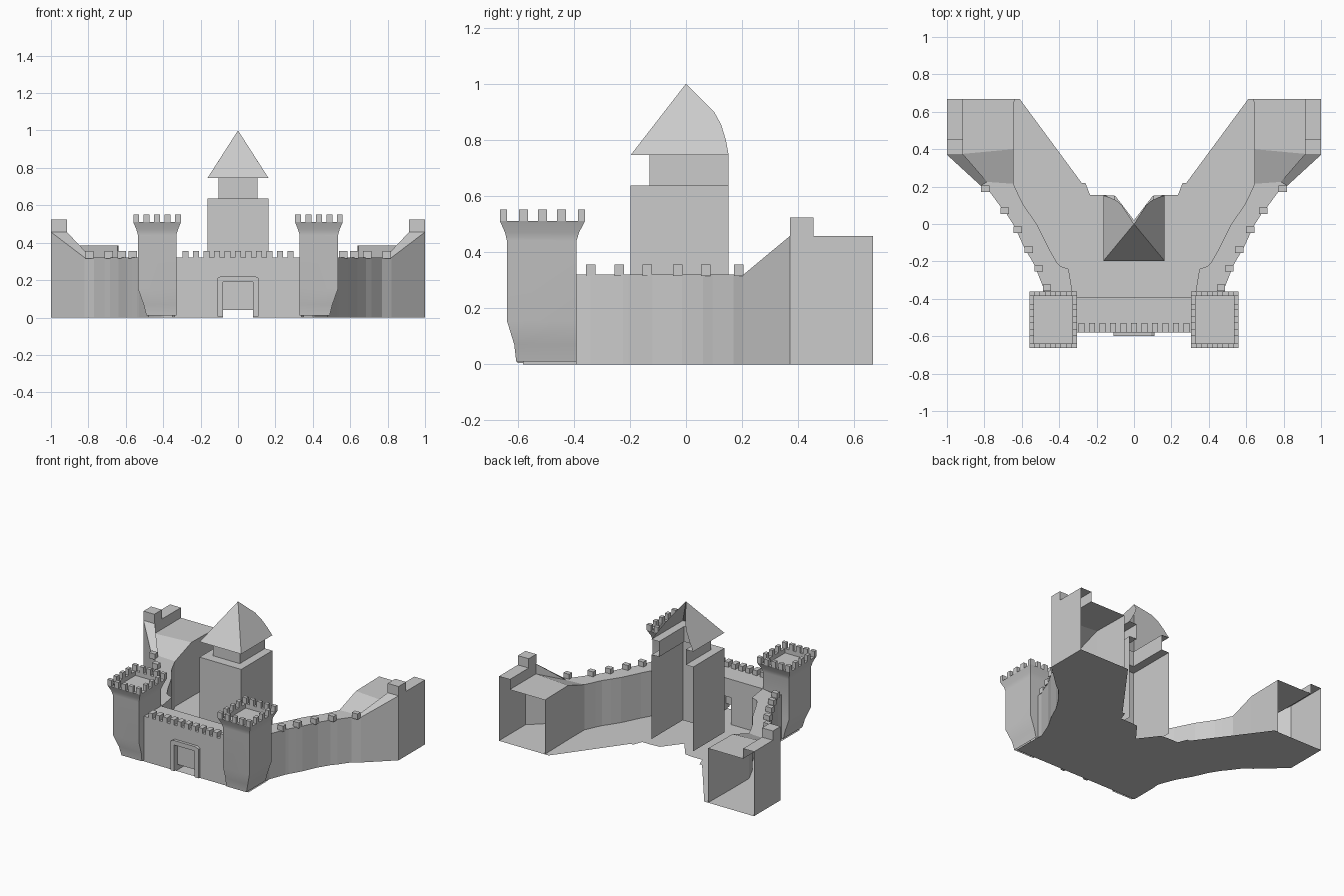
import bpy, bmesh
from mathutils import Matrix

if "Cube" in bpy.data.objects:
    bpy.data.objects.remove(bpy.data.objects["Cube"])


def finish(name, bm, mirror=False, smooth=False):
    bmesh.ops.remove_doubles(bm, verts=bm.verts, dist=0.0005)
    bmesh.ops.recalc_face_normals(bm, faces=bm.faces)
    me = bpy.data.meshes.new(name)
    bm.to_mesh(me)
    bm.free()
    ob = bpy.data.objects.new(name, me)
    bpy.context.collection.objects.link(ob)
    if mirror:
        m = ob.modifiers.new("mirror", 'MIRROR')
        m.use_clip = True
    if smooth:
        bpy.ops.object.select_all(action='DESELECT')
        ob.select_set(True)
        bpy.context.view_layer.objects.active = ob
        bpy.ops.object.shade_smooth_by_angle(angle=0.75)
    return ob


def loft(bm, rows, closed=False):
    vs = [[bm.verts.new(p) for p in r] for r in rows]
    for a, b in zip(vs, vs[1:]):
        n = len(a)
        for i in range(n if closed else n - 1):
            j = (i + 1) % n
            bm.faces.new((a[i], a[j], b[j], b[i]))
    return vs


def box(bm, c, size):
    mat = Matrix.Translation(c) @ Matrix.Diagonal((*size, 1))
    bmesh.ops.create_cube(bm, size=1, matrix=mat)


def prism(name, pts, y0, y1):
    bm = bmesh.new()
    a, b = loft(bm, [[(x, y, z) for x, z in pts] for y in (y0, y1)], True)
    bm.faces.new(a)
    bm.faces.new(b)
    return finish(name, bm)


# faceted side walls: outer and inner edge of the wall walk
outer = [(.475, -.39), (.485, -.34), (.53, -.225), (.54, -.205), (.567, -.16), (.59, -.12),
         (.638, -.015), (.685, .06), (.715, .095), (.77, .17), (.82, .205)]
inner = [(.33, -.39), (.33, -.36), (.35, -.24), (.395, -.225), (.41, -.21), (.45, -.14),
         (.515, -.01), (.555, .05), (.59, .1), (.61, .14), (.645, .215)]

# side wall with the rising rear end, open at the back
rows = []


def section(o, p, i, top, walk):
    rows.append([(*o, 0), (*o, top), (*p, top), (*p, walk), (*i, walk), (*i, 0)])


for o, i in zip(outer, inner):
    section(o, (o[0] - .035, o[1] + .02), i, .32, .32)
section((1, .37), (.915, .375), (.645, .4), .457, .385)
section((1, .667), (.915, .667), (.64, .667), .457, .385)
bm = bmesh.new()
loft(bm, rows)
finish("side_wall", bm, True)

# merlons along the side walls
bm = bmesh.new()
spots = [(.465, -.34), (.51, -.238), (.563, -.138), (.622, -.03), (.69, .07), (.795, .188)]
for x, y in spots:
    box(bm, (x, y, .335), (.045, .034, .04))
box(bm, (.9575, .4125, .49), (.085, .085, .066))
finish("side_merlons", bm, True)

# courtyard floor, notched at the back of the keep
bm = bmesh.new()
half = [(0, -.58), (.49, -.58), (.49, -.39)] + outer[1:] + [
    (1, .37), (1, .667), (.61, .667), (.28, .22), (.26, .22), (.235, .155),
    (.163, .155), (.1, .15), (0, .02)]
bm.faces.new([bm.verts.new((x, y, 0)) for x, y in half])
finish("courtyard_floor", bm, True)

# front wall, gate frame and door
prism("front_wall", [(-.34, 0), (-.08, 0), (-.08, .19), (.08, .19), (.08, 0),
                     (.34, 0), (.34, .32), (-.34, .32)], -.58, -.39)
prism("gate_frame", [(-.11, .005), (-.08, .005), (-.08, .19), (.08, .19), (.08, .005),
                     (.11, .005), (.11, .21), (.09, .222), (-.09, .222), (-.11, .21)],
      -.6, -.575)
bm = bmesh.new()
bm.faces.new([bm.verts.new((x, -.565, z)) for x, z in
              ((-.08, .04), (.08, .04), (.08, .19), (-.08, .19))])
finish("gate_door", bm)
bm = bmesh.new()
for k in range(-5, 6):
    box(bm, (k * .056, -.555, .336), (.033, .05, .038))
finish("front_merlons", bm)

# corner tower with tapered foot, flared top and sunken platform
bm = bmesh.new()
rings = [(.33, .49, -.605, -.39, .01), (.33, .505, -.612, -.39, .07),
         (.33, .535, -.638, -.39, .155), (.33, .535, -.638, -.39, .44),
         (.321, .543, -.645, -.381, .47), (.305, .56, -.663, -.36, .51),
         (.33, .535, -.638, -.385, .51), (.33, .535, -.638, -.385, .48)]
vs = loft(bm, [[(x0, y0, z), (x1, y0, z), (x1, y1, z), (x0, y1, z)]
               for x0, x1, y0, y1, z in rings], True)
bm.faces.new(vs[-1])
finish("corner_tower", bm, True, True)

# tower merlons round the rim
bm = bmesh.new()
X0, X1, Y0, Y1, T, N = .305, .56, -.663, -.36, .025, 5
for k in range(N):
    t = k / (N - 1)
    x = X0 + .016 + (X1 - X0 - .032) * t
    y = Y0 + .016 + (Y1 - Y0 - .032) * t
    for yy in (Y0 + T / 2, Y1 - T / 2):
        box(bm, (x, yy, .531), (.032, T, .042))
    if 0 < k < N - 1:
        for xx in (X0 + T / 2, X1 - T / 2):
            box(bm, (xx, y, .531), (T, .032, .042))
finish("tower_merlons", bm, True)

# keep: stepped shell, open at the back
bm = bmesh.new()
B = .152
levels = [(.163, -.197, 0.04), (.163, -.197, .637), (.105, -.13, .637),
          (.105, -.13, .746), (.163, -.197, .746)]
loft(bm, [[(-w, B, z), (-w, f, z), (w, f, z), (w, B, z)] for w, f, z in levels])
finish("keep", bm)

# keep roof: front slope and two sides with a curved rear edge
bm = bmesh.new()
curve = [(.1, .9), (.125, .855), (.142, .80), (B, .746)]
apex = (0, 0, 1)
for s in (-1, 1):
    pts = [(s * .163, -.197, .746), apex] + [(s * .642 * (1 - z), y, z) for y, z in curve]
    bm.faces.new([bm.verts.new(p) for p in pts])
bm.faces.new([bm.verts.new(p) for p in ((-.163, -.197, .746), (.163, -.197, .746), apex)])
finish("keep_roof", bm)
